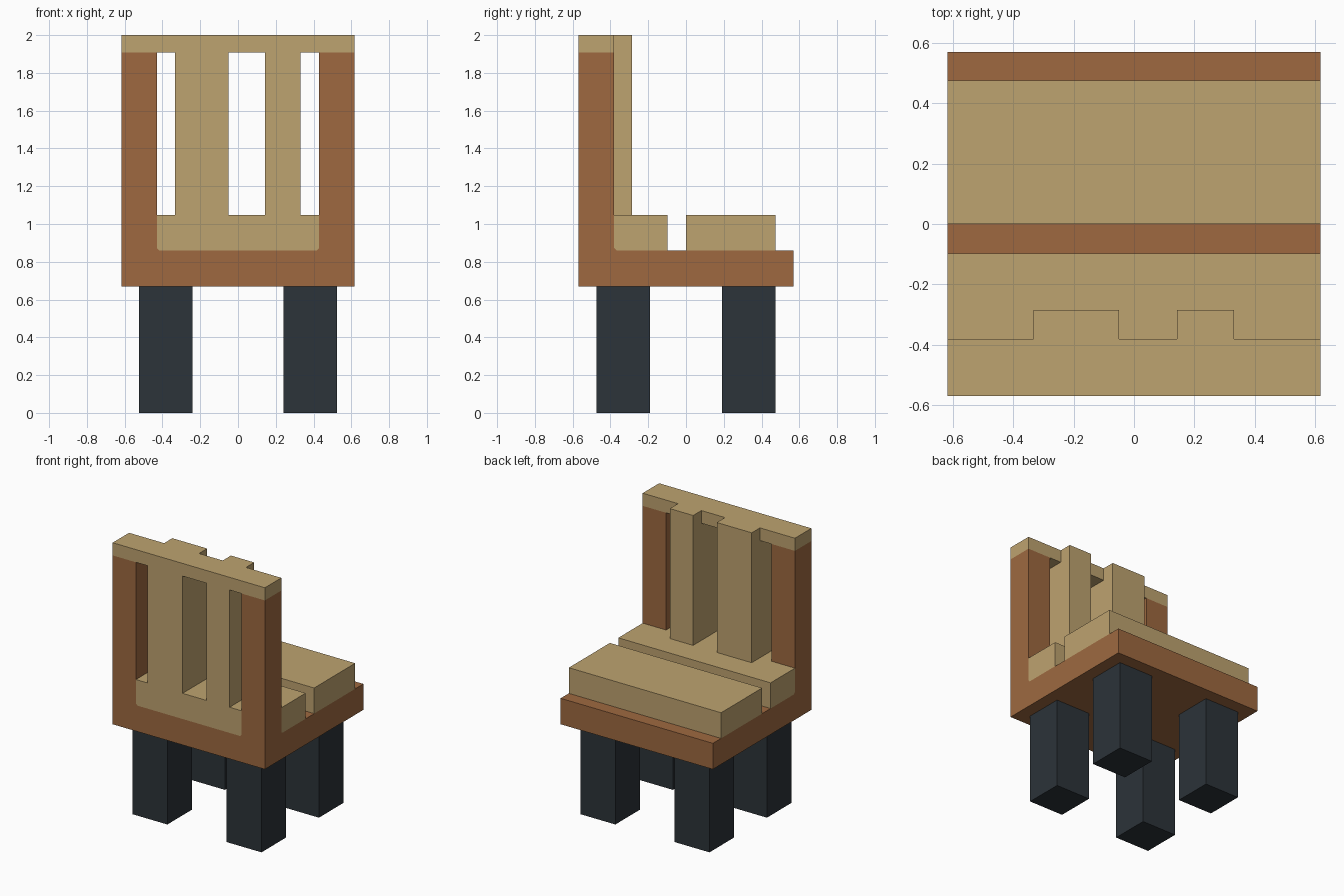
import bpy
import bmesh
from mathutils import Vector

cube = bpy.data.objects.get("Cube")
if cube:
    bpy.data.objects.remove(cube, do_unlink=True)


def material(name, rgb):
    m = bpy.data.materials.new(name)
    m.use_nodes = True
    m.diffuse_color = (*rgb, 1)
    m.node_tree.nodes["Principled BSDF"].inputs["Base Color"].default_value = (*rgb, 1)
    return m


TAN = material("light wood", (0.515, 0.366, 0.162))
BROWN = material("brown wood", (0.342, 0.141, 0.051))
DARK = material("dark slate", (0.025, 0.033, 0.041))


def prism(name, profile, axis, start, end, mat):
    """Extrude a profile along x (profile in y, z) or along y (profile in x, z)."""
    def place(a, b):
        return (start, a, b) if axis == "x" else (a, start, b)
    bm = bmesh.new()
    face = bm.faces.new([bm.verts.new(place(a, b)) for a, b in profile])
    new = bmesh.ops.extrude_face_region(bm, geom=[face])["geom"]
    step = Vector((end - start, 0, 0) if axis == "x" else (0, end - start, 0))
    bmesh.ops.translate(bm, vec=step, verts=[v for v in new if isinstance(v, bmesh.types.BMVert)])
    bmesh.ops.recalc_face_normals(bm, faces=bm.faces)
    mesh = bpy.data.meshes.new(name)
    bm.to_mesh(mesh)
    bm.free()
    mesh.materials.append(mat)
    obj = bpy.data.objects.new(name, mesh)
    bpy.context.collection.objects.link(obj)
    return obj


def box(name, x, y, z, mat):
    return prism(name, [(y[0], z[0]), (y[1], z[0]), (y[1], z[1]), (y[0], z[1])], "x", x[0], x[1], mat)


W, BACK, INNER = 0.617, -0.57, -0.38      # half width, rear face, inside of backrest
SEAT, CUSHION, RAIL = 0.86, 1.048, 1.907  # heights
POST, CH = 0.428, 0.012                   # inner post edge, corner chamfer

# Legs
for sx, side in ((1, "left"), (-1, "right")):
    for sy, end in ((1, "front"), (-1, "rear")):
        box(f"{end}_{side}_leg", sorted((sx * 0.24, sx * 0.523)),
            sorted((sy * 0.19, sy * 0.475)), (0, 0.67), DARK)

# Seat base and cushions
box("seat_base", (-W, W), (BACK, 0.57), (0.67, SEAT), BROWN)
box("front_cushion", (-W, W), (0, 0.475), (SEAT, CUSHION), TAN)
prism("rear_cushion", [(INNER + CH, SEAT), (-0.098, SEAT), (-0.098, CUSHION),
                       (INNER, CUSHION), (INNER, SEAT + CH)], "x", -W, W, TAN)
prism("cushion_corner_fillet", [(INNER, SEAT), (INNER + CH, SEAT), (INNER, SEAT + CH)], "x", -W, W, BROWN)

# Backrest: lower panel, side posts, top rail
prism("lower_back_panel", [(-POST + CH, SEAT), (POST - CH, SEAT), (POST, SEAT + CH), (POST, CUSHION),
                           (-POST, CUSHION), (-POST, SEAT + CH)], "y", BACK, INNER, TAN)
for s, side in ((1, "left"), (-1, "right")):
    prism(f"{side}_back_post", [(s * a, b) for a, b in (
        (POST - CH, SEAT), (W, SEAT), (W, RAIL), (POST, RAIL), (POST, SEAT + CH))], "y", BACK, INNER, BROWN)
box("top_rail", (-W, W), (BACK, INNER), (RAIL, 2), TAN)

# Slats wrap under and in front of the rail
slat = [(BACK, CUSHION), (-0.285, CUSHION), (-0.285, 2), (INNER, 2), (INNER, RAIL), (BACK, RAIL)]
prism("wide_back_slat", slat, "x", -0.333, -0.05, TAN)
prism("narrow_back_slat", slat, "x", 0.142, 0.331, TAN)
